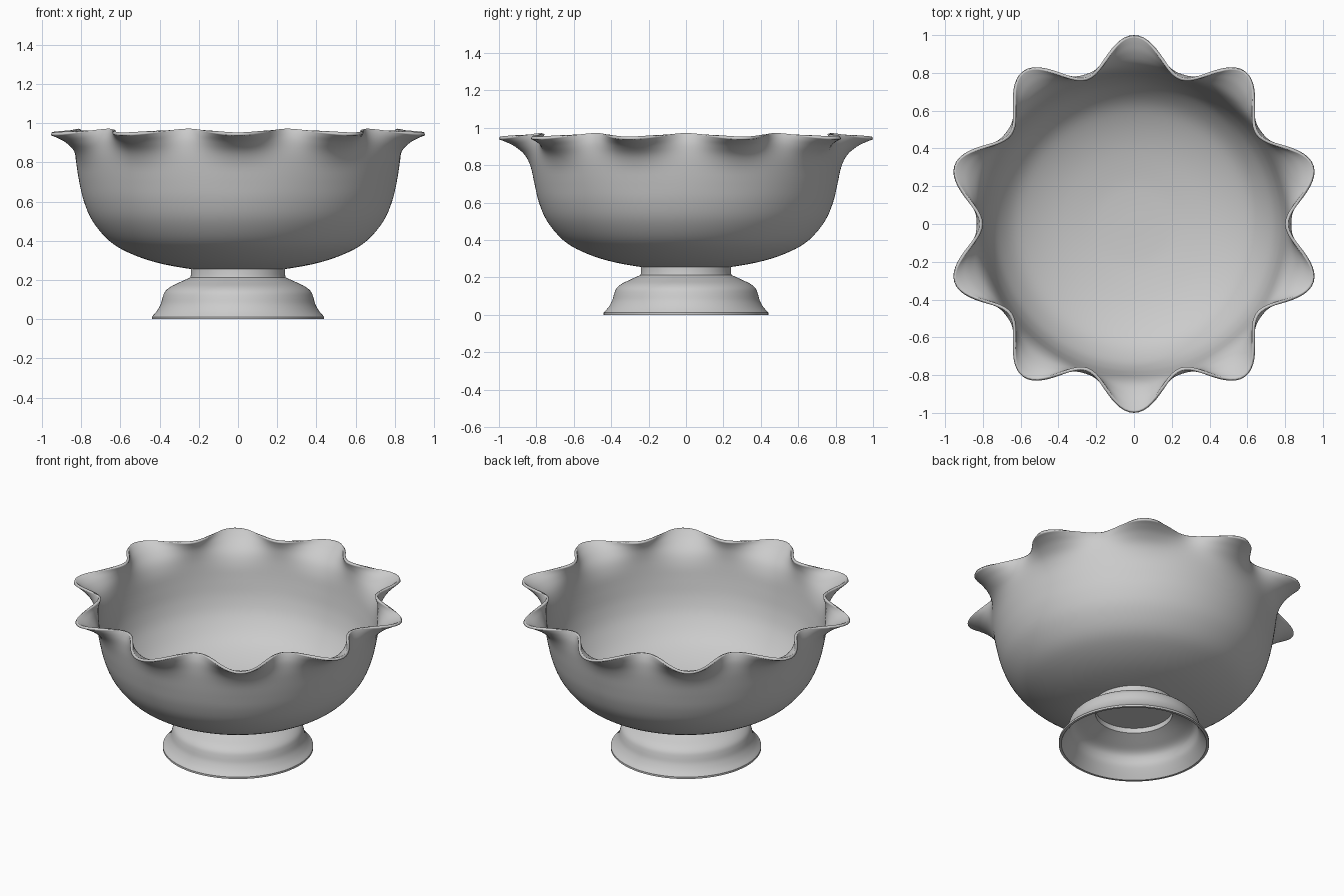
import bpy, bmesh, math
from mathutils import Vector

if "Cube" in bpy.data.objects:
    bpy.data.objects.remove(bpy.data.objects["Cube"])

SEG = 240    # segments around the axis
LOBES = 10   # flutes on the rim


def smooth_path(pts, steps):
    """Catmull-Rom interpolation through the points."""
    p = [Vector(q) for q in pts]
    p = [2 * p[0] - p[1]] + p + [2 * p[-1] - p[-2]]
    out = []
    for i in range(1, len(p) - 2):
        a, b, c, d = p[i - 1:i + 3]
        for s in range(steps):
            t = s / steps
            out.append(0.5 * (2 * b + (c - a) * t + (2 * a - 5 * b + 4 * c - d) * t * t
                              + (3 * b - a - 3 * c + d) * t ** 3))
    return out + [p[-2]]


def lathe(name, path):
    """Revolve (valley r, valley z, lobe r, lobe z) points, rippling between the two."""
    bm = bmesh.new()
    rings = []
    for rv, zv, rl, zl in path:
        ring = []
        for k in range(SEG):
            a = 2 * math.pi * k / SEG
            w = 0.5 + 0.5 * math.cos(LOBES * (a - math.pi / 2))
            r, z = rv + (rl - rv) * w, zv + (zl - zv) * w
            ring.append(bm.verts.new((r * math.cos(a), r * math.sin(a), z)))
        rings.append(ring)
    for lo, hi in zip(rings, rings[1:]):
        for k in range(SEG):
            n = (k + 1) % SEG
            bm.faces.new((lo[k], lo[n], hi[n], hi[k]))
    bmesh.ops.remove_doubles(bm, verts=bm.verts, dist=1e-5)
    me = bpy.data.meshes.new(name)
    bm.to_mesh(me)
    bm.free()
    ob = bpy.data.objects.new(name, me)
    bpy.context.collection.objects.link(ob)
    bpy.context.view_layer.objects.active = ob
    ob.select_set(True)
    bpy.ops.object.shade_smooth_by_angle(angle=math.radians(40))
    ob.select_set(False)
    return ob


# Bowl: round body whose upper wall opens into a fluted rim
body = [(0, .245), (.12, .247), (.25, .257), (.42, .29), (.56, .34), (.66, .402),
        (.742, .5), (.786, .6), (.81, .7)]
wall = [(r, z, r, z) for r, z in body]
wall += [(.826, .8, .83, .79), (.832, .86, .862, .855),
         (.832, .91, .915, .9), (.825, .945, .965, .925), (.815, .972, 1.0, .938)]
bowl = lathe("bowl", smooth_path(wall, 4))
shell = bowl.modifiers.new("thickness", 'SOLIDIFY')
shell.thickness = 0.016
shell.offset = -1

# Foot: hollow flared pedestal with a straight neck
flare = [(.44, .012), (.415, .04), (.395, .075), (.385, .11), (.373, .14), (.345, .165),
         (.30, .187), (.243, .213)]
inner = [(.225, .203), (.29, .172), (.335, .15), (.358, .13), (.37, .105), (.38, .072),
         (.40, .037), (.425, .0)]
profile = [Vector(p) for p in [(0, .235), (.225, .235)]]
profile += smooth_path(inner, 3) + [Vector((.44, 0))]
profile += smooth_path(flare, 3) + [Vector((.24, .228)), Vector((.24, .262))]
lathe("foot", [(p.x, p.y, p.x, p.y) for p in profile])
